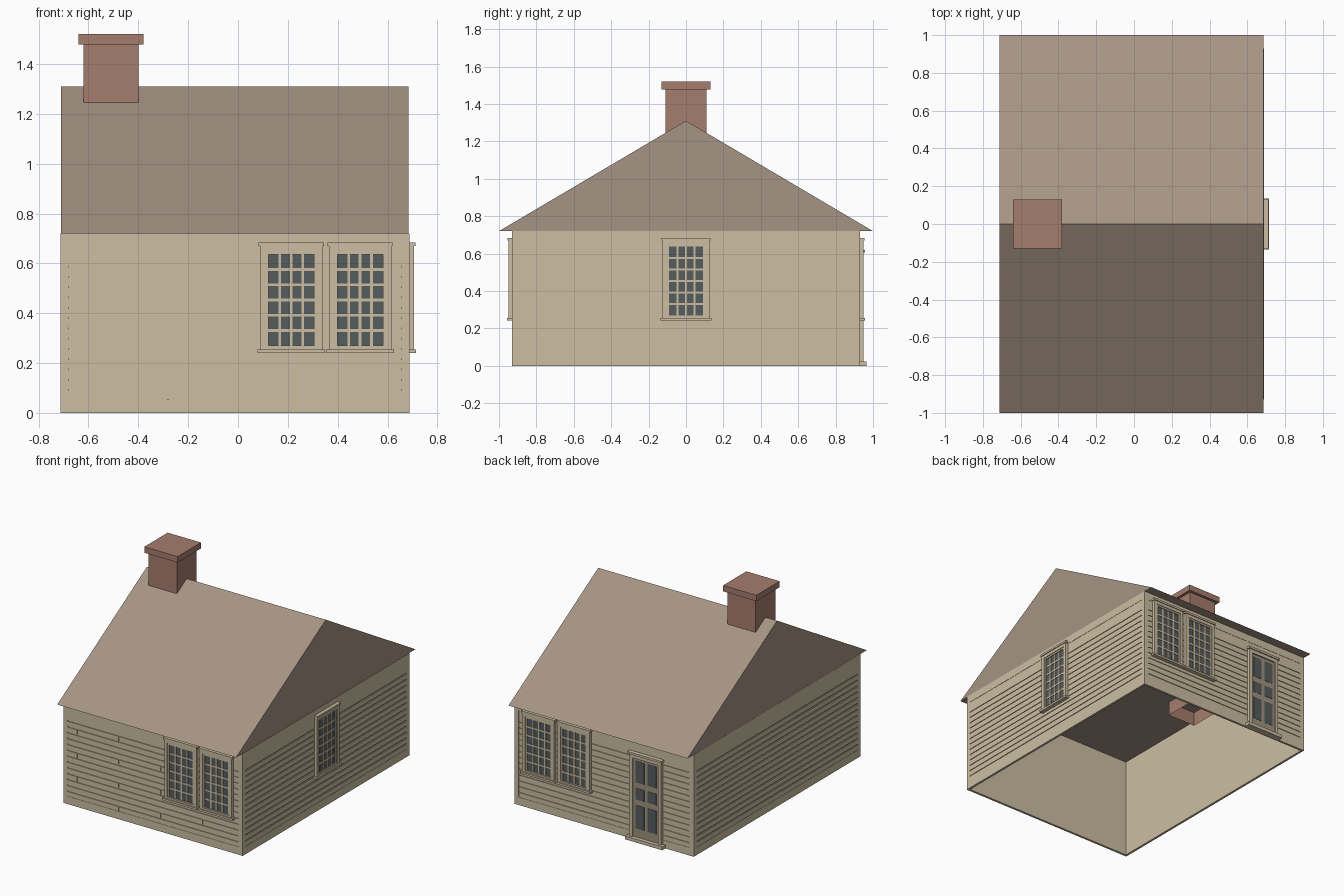
import bpy, bmesh, math
from mathutils import Matrix

cube = bpy.data.objects.get("Cube")
if cube:
    bpy.data.objects.remove(cube, do_unlink=True)


def material(name, *srgb):
    col = [(c / 255 / 12.92 if c < 11 else ((c / 255 + 0.055) / 1.055) ** 2.4) for c in srgb] + [1]
    m = bpy.data.materials.new(name)
    m.use_nodes = True
    m.diffuse_color = col
    bsdf = m.node_tree.nodes["Principled BSDF"]
    bsdf.inputs["Base Color"].default_value = col
    bsdf.inputs["Roughness"].default_value = 0.9
    return m


TAN = material("tan paint", 204, 190, 163)
ROOF = material("brown shingle", 165, 148, 132)
BRICK = material("red brick", 166, 125, 110)
GLASS = material("dark glass", 86, 92, 92)
DOOR = material("brown door paint", 160, 146, 128)

# Overall sizes
CX, HX, HY, EAVE, RIDGE = -0.012, 0.70, 0.93, 0.72, 1.31


def make(name, boxes, mat, matrix=Matrix(), open_bottom=False):
    """One object from boxes given as (x0, x1, y0, y1, z0, z1)."""
    bm = bmesh.new()
    for x0, x1, y0, y1, z0, z1 in boxes:
        mid = Matrix.Translation(((x0 + x1) / 2, (y0 + y1) / 2, (z0 + z1) / 2))
        size = Matrix.Diagonal((x1 - x0, y1 - y0, z1 - z0, 1))
        bmesh.ops.create_cube(bm, size=1, matrix=matrix @ mid @ size)
    if open_bottom:
        bm.normal_update()
        low = [f for f in bm.faces if f.normal.z < -0.5]
        bmesh.ops.delete(bm, geom=low, context='FACES')
    return finish(name, bm, mat)


def finish(name, bm, mat):
    me = bpy.data.meshes.new(name)
    bm.to_mesh(me)
    bm.free()
    me.materials.append(mat)
    ob = bpy.data.objects.new(name, me)
    bpy.context.collection.objects.link(ob)
    return ob


def side(angle, reach):
    """Wall frame: x runs along the wall, -y points outward, y = 0 is the trim face."""
    return (Matrix.Translation((CX, 0, 0)) @ Matrix.Rotation(math.radians(angle), 4, 'Z')
            @ Matrix.Translation((0, -reach, 0)))


SIDES = {"front": (side(0, HY), HX), "right": (side(90, HX), HY),
         "back": (side(180, HY), HX), "left": (side(-90, HX), HY)}

# Siding layout
TOP, BOTTOM, ROW, GAP, EDGE = 0.665, 0.055, 0.0413, 0.008, 0.033
FIRST = 0.587
JOINTS = [-0.268, -0.59, 0.39, 0.062]


def wall(label, frame, half):
    make(label + "_wall", [(-half + 0.007, half - 0.007, 0.007, 0.016, 0, EAVE)], TAN, frame)
    # Corner boards, top band and base board
    make(label + "_wall_trim",
         [(-half, -half + EDGE, 0, 0.01, 0, EAVE), (half - EDGE, half, 0, 0.01, 0, EAVE),
          (-half + EDGE, half - EDGE, 0, 0.01, TOP, EAVE),
          (-half + EDGE, half - EDGE, 0, 0.01, 0, BOTTOM)], TAN, frame)
    # Clapboards, with staggered butt joints at the front
    a, b = -half + EDGE, half - EDGE
    boards = [(a, b, 0.002, 0.01, FIRST + GAP / 2, TOP)]
    for i in range(13):
        z1 = FIRST - i * ROW - GAP / 2
        z0 = max(z1 - ROW + GAP, BOTTOM)
        cuts = [(a, b)]
        if label == "front":
            j = JOINTS[i % 4]
            cuts = [(a, j - GAP / 2), (j + GAP / 2, b)]
        boards += [(u, v, 0.002, 0.01, z0, z1) for u, v in cuts]
    make(label + "_clapboards", boards, TAN, frame)


def border(w, z0, z1, t, y0, y1):
    """Four bars of width t around an opening of half width w."""
    return [(-w, -w + t, y0, y1, z0, z1), (w - t, w, y0, y1, z0, z1),
            (-w + t, w - t, y0, y1, z0, z0 + t), (-w + t, w - t, y0, y1, z1 - t, z1)]


def window(label, frame, u):
    m = frame @ Matrix.Translation((u, 0, 0))
    make(label + "_glass", [(-0.1, 0.1, -0.006, 0.005, 0.26, 0.64)], GLASS, m)
    make(label + "_casing", border(0.125, 0.245, 0.67, 0.022, -0.018, 0.004), TAN, m)
    make(label + "_sash", border(0.105, 0.256, 0.65, 0.0135, -0.013, 0.004), TAN, m)
    # Four columns by six rows of panes
    w, z0, z1, t = 0.092, 0.269, 0.637, 0.0055
    bars = [(x - t, x + t, -0.01, 0, z0, z1) for x in (-w / 2, 0, w / 2)]
    for i in range(1, 6):
        z = z0 + (z1 - z0) * i / 6
        bars.append((-w, w, -0.0095, 0, z - t, z + t))
    make(label + "_muntins", bars, TAN, m)
    make(label + "_head_and_sill", [(-0.131, 0.131, -0.024, 0.004, 0.67, 0.684),
                                    (-0.136, 0.136, -0.027, 0.004, 0.241, 0.255)], TAN, m)


def door(label, frame, u):
    m = frame @ Matrix.Translation((u, 0, 0))
    make(label + "_leaf", [(-0.105, 0.105, -0.008, 0.004, 0.02, 0.59)], DOOR, m)
    panels = [(s * 0.047 - 0.034, s * 0.047 + 0.034, -0.01, 0, z0, z1)
              for s in (-1, 1) for z0, z1 in ((0.085, 0.25), (0.29, 0.37), (0.41, 0.56))]
    make(label + "_panels", panels, GLASS, m)
    make(label + "_casing", [(-0.125, -0.1, -0.018, 0.004, 0, 0.605),
                             (0.1, 0.125, -0.018, 0.004, 0, 0.605),
                             (-0.1, 0.1, -0.018, 0.004, 0.58, 0.605)], TAN, m)
    make(label + "_head_and_step", [(-0.133, 0.133, -0.026, 0.004, 0.605, 0.62),
                                    (-0.145, 0.145, -0.035, 0.004, 0, 0.024)], TAN, m)


for label, (frame, half) in SIDES.items():
    wall(label, frame, half)

# Windows and door
for n, x in enumerate((0.214, 0.49), 1):
    window(f"front_window_{n}", SIDES["front"][0], x - CX)
    window(f"back_window_{n}", SIDES["back"][0], CX - x)
window("right_window", SIDES["right"][0], 0)
door("back_door", SIDES["back"][0], 0.345 + CX)

# Gable roof as a closed prism
bm = bmesh.new()
ends = []
for x in (CX - HX + 0.001, CX + HX - 0.003):
    ends.append(bm.faces.new([bm.verts.new((x, y, z))
                              for y, z in ((-1, EAVE), (1, EAVE), (0, RIDGE))]))
lo, hi = ends[0].verts[:], ends[1].verts[:]
for i in range(3):
    j = (i + 1) % 3
    bm.faces.new((lo[i], lo[j], hi[j], hi[i]))
bmesh.ops.recalc_face_normals(bm, faces=bm.faces[:])
finish("gable_roof", bm, ROOF)

# Chimney, open below the ceiling
make("chimney_stack", [(-0.62, -0.4, -0.11, 0.11, 0.62, 1.48)], BRICK, open_bottom=True)
make("chimney_cap", [(-0.64, -0.38, -0.13, 0.13, 1.478, 1.52)], BRICK)
